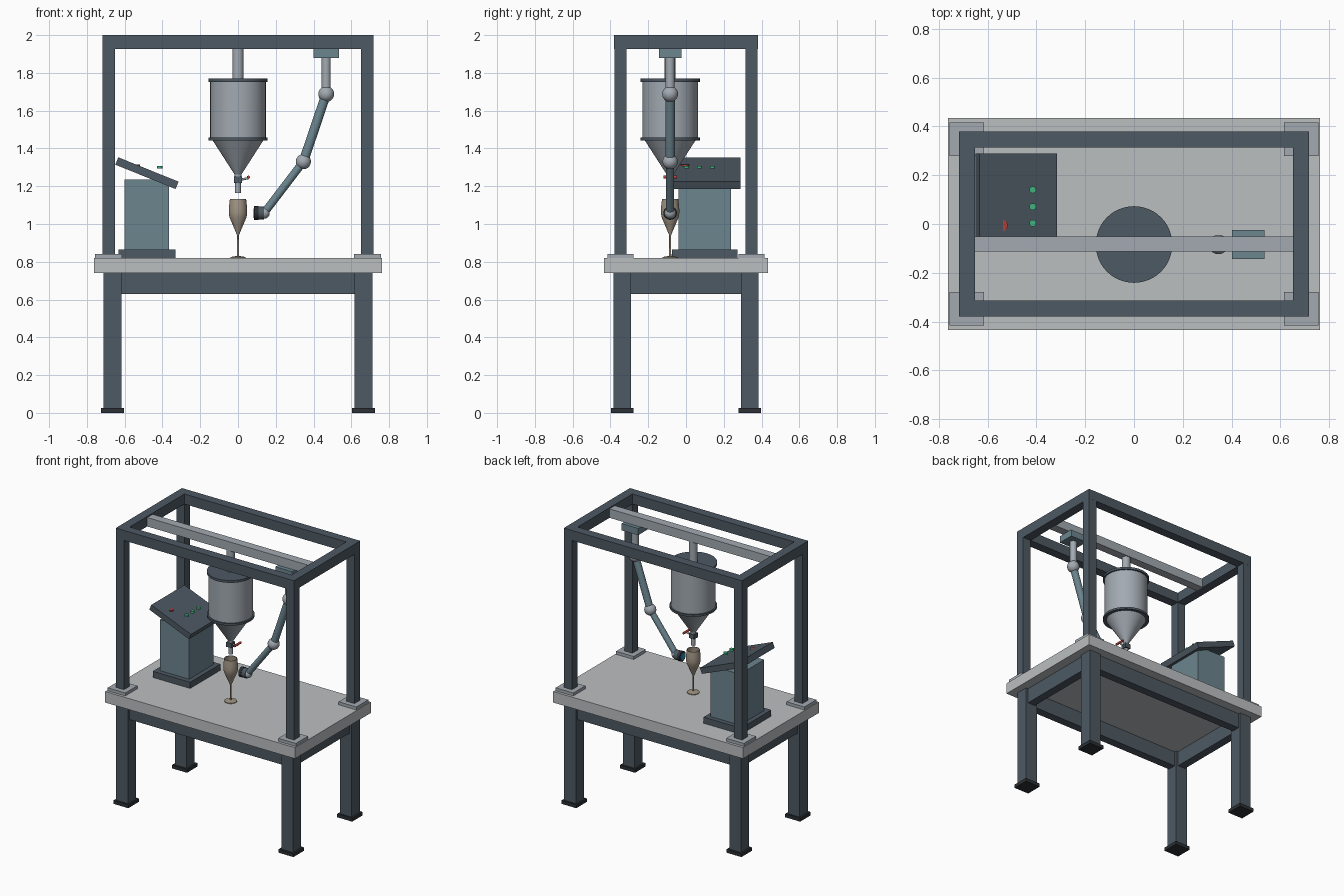
import bpy, bmesh, math
from mathutils import Vector, Matrix

if "Cube" in bpy.data.objects:
    bpy.data.objects.remove(bpy.data.objects["Cube"])

def mat(name, r, g, b):
    m = bpy.data.materials.new(name)
    m.diffuse_color = (r, g, b, 1)
    m.use_nodes = True
    m.node_tree.nodes["Principled BSDF"].inputs["Base Color"].default_value = m.diffuse_color
    return m

STEEL = mat("dark_steel", 0.075, 0.10, 0.125)
TEAL = mat("teal_paint", 0.15, 0.235, 0.275)
PALE = mat("pale_metal", 0.36, 0.40, 0.44)
TOP = mat("table_grey", 0.50, 0.52, 0.53)
BLACK = mat("black_rubber", 0.025, 0.03, 0.035)
TAN = mat("tan_glass", 0.36, 0.30, 0.23)
RED = mat("red", 0.45, 0.05, 0.04)
GREEN = mat("green", 0.05, 0.45, 0.20)
BLUE = mat("blue_lens", 0.03, 0.25, 0.45)

def finish(name, bm, material):
    bmesh.ops.recalc_face_normals(bm, faces=bm.faces)
    me = bpy.data.meshes.new(name)
    bm.to_mesh(me)
    bm.free()
    me.materials.append(material)
    ob = bpy.data.objects.new(name, me)
    bpy.context.collection.objects.link(ob)
    return ob

def box(name, x, y, z, material):
    """Box from (min, max) pairs on each axis."""
    bm = bmesh.new()
    bmesh.ops.create_cube(bm, size=1)
    for v in bm.verts:
        v.co = Vector([(a + b) / 2 + c * (b - a) for (a, b), c in zip((x, y, z), v.co)])
    return finish(name, bm, material)

def cbox(name, cx, cy, w, d, z, material):
    return box(name, (cx - w / 2, cx + w / 2), (cy - d / 2, cy + d / 2), z, material)

def rod(name, p, q, r, material, seg=32):
    """Cylinder between two points."""
    p, q = Vector(p), Vector(q)
    rot = (q - p).to_track_quat('Z', 'Y').to_matrix().to_4x4()
    bm = bmesh.new()
    bmesh.ops.create_cone(bm, cap_ends=True, segments=seg, radius1=r, radius2=r,
                          depth=(q - p).length, matrix=Matrix.Translation((p + q) / 2) @ rot)
    return finish(name, bm, material)

def ball(name, p, r, material):
    bm = bmesh.new()
    bmesh.ops.create_uvsphere(bm, u_segments=24, v_segments=16, radius=r,
                              matrix=Matrix.Translation(p))
    return finish(name, bm, material)

def lathe(name, x, y, profile, material, seg=32):
    """Revolve (radius, z) points around a vertical axis."""
    bm = bmesh.new()
    vs = [bm.verts.new((x + r, y, z)) for r, z in profile]
    es = [bm.edges.new(e) for e in zip(vs, vs[1:])]
    bmesh.ops.spin(bm, geom=vs + es, cent=(x, y, 0), axis=(0, 0, 1),
                   angle=math.tau, steps=seg, use_duplicate=False)
    bmesh.ops.remove_doubles(bm, verts=bm.verts, dist=1e-5)
    return finish(name, bm, material)

Y = -0.084  # line of the hopper, arm and glass

# Table and its four corners, with the gantry posts above
cbox("table_top", 0, 0, 1.526, 0.87, (0.74, 0.82), TOP)
for sx in (-1, 1):
    for sy in (-1, 1):
        cbox("table_leg", sx * 0.664, sy * 0.337, 0.094, 0.094, (0.02, 0.74), STEEL)
        cbox("leg_foot", sx * 0.664, sy * 0.337, 0.12, 0.12, (0, 0.025), BLACK)
        cbox("post_plate", sx * 0.686, sy * 0.347, 0.142, 0.138, (0.82, 0.842), PALE)
        cbox("gantry_post", sx * 0.684, sy * 0.347, 0.065, 0.065, (0.842, 1.927), STEEL)

# Aprons and top frame
for s in (-1, 1):
    cbox("long_apron", 0, s * 0.337, 1.236, 0.06, (0.63, 0.74), STEEL)
    cbox("side_apron", s * 0.664, 0, 0.06, 0.58, (0.63, 0.74), STEEL)
    cbox("long_top_beam", 0, s * 0.347, 1.433, 0.066, (1.927, 2.0), STEEL)
    cbox("side_top_beam", s * 0.684, 0, 0.066, 0.628, (1.927, 2.0), STEEL)
cbox("cross_beam", 0, Y + 0.002, 1.302, 0.062, (1.927, 1.992), PALE)

# Hopper
rod("hopper_pipe", (0, Y, 1.765), (0, Y, 1.93), 0.029, PALE)
rod("hopper_lid", (0, Y, 1.753), (0, Y, 1.77), 0.157, STEEL, 48)
lathe("hopper_body", 0, Y, [(0, 1.755), (0.147, 1.755), (0.147, 1.45), (0.139, 1.45),
                            (0.018, 1.262), (0.018, 1.25), (0, 1.25)], PALE, 48)
rod("hopper_band", (0, Y, 1.442), (0, Y, 1.457), 0.157, STEEL, 48)

# Valve and nozzle
cbox("valve_block", 0, Y, 0.042, 0.042, (1.218, 1.252), STEEL)
rod("nozzle", (0, Y, 1.165), (0, Y, 1.22), 0.015, PALE)
rod("valve_stem", (0.015, Y, 1.235), (0.056, Y, 1.243), 0.006, PALE, 16)
rod("valve_handle", (0.055, Y - 0.036, 1.248), (0.055, Y + 0.036, 1.248), 0.008, RED, 16)

# Stemmed glass with an open bowl
lathe("stemmed_glass", 0, Y, [
    (0, 0.82), (0.041, 0.82), (0.041, 0.825), (0.006, 0.831), (0.005, 0.94), (0.008, 0.948),
    (0.032, 1.005), (0.045, 1.035), (0.049, 1.06), (0.048, 1.09), (0.043, 1.132),
    (0.040, 1.132), (0.045, 1.09), (0.046, 1.06), (0.042, 1.035), (0.029, 1.007),
    (0.005, 0.953), (0, 0.952)], TAN)

# Jointed arm
shoulder, elbow, wrist = (0.467, Y, 1.688), (0.346, Y, 1.33), (0.138, Y, 1.058)
cbox("arm_mount", 0.468, Y, 0.134, 0.12, (1.878, 1.927), TEAL)
rod("arm_drop_tube", (0.467, Y, 1.88), shoulder, 0.024, PALE)
rod("upper_arm", shoulder, elbow, 0.025, TEAL)
rod("forearm", elbow, wrist, 0.021, TEAL)
for name, p, r in (("shoulder_joint", shoulder, 0.042), ("elbow_joint", elbow, 0.04),
                   ("wrist_joint", wrist, 0.03)):
    ball(name, p, r, PALE)
rod("camera_head", (0.09, Y, 1.058), (0.138, Y, 1.058), 0.034, STEEL)
rod("camera_rim", (0.086, Y, 1.058), (0.108, Y, 1.058), 0.036, BLACK)
rod("camera_lens", (0.083, Y, 1.058), (0.092, Y, 1.058), 0.025, BLUE)

# Control console with tilted panel
box("console_base", (-0.633, -0.332), (-0.075, 0.272), (0.82, 0.865), STEEL)
box("console_column", (-0.6, -0.365), (-0.04, 0.238), (0.865, 1.235), TEAL)
panel = cbox("console_panel", 0, 0, 0.344, 0.38, (-0.021, 0.021), STEEL)
panel.data.transform(Matrix.Translation((-0.482, 0.099, 1.269))
                     @ Matrix.Rotation(math.radians(22), 4, 'Y'))
for y in (0.003, 0.071, 0.14):
    rod("green_button", (-0.415, y, 1.293), (-0.415, y, 1.308), 0.014, GREEN, 24)
rod("stop_button", (-0.543, -0.006, 1.297), (-0.543, -0.006, 1.314), 0.025, RED, 24)

# Smooth shading with crisp edges
bpy.ops.object.select_all(action='SELECT')
bpy.context.view_layer.objects.active = panel
bpy.ops.object.shade_smooth_by_angle(angle=math.radians(30))
bpy.ops.object.select_all(action='DESELECT')
